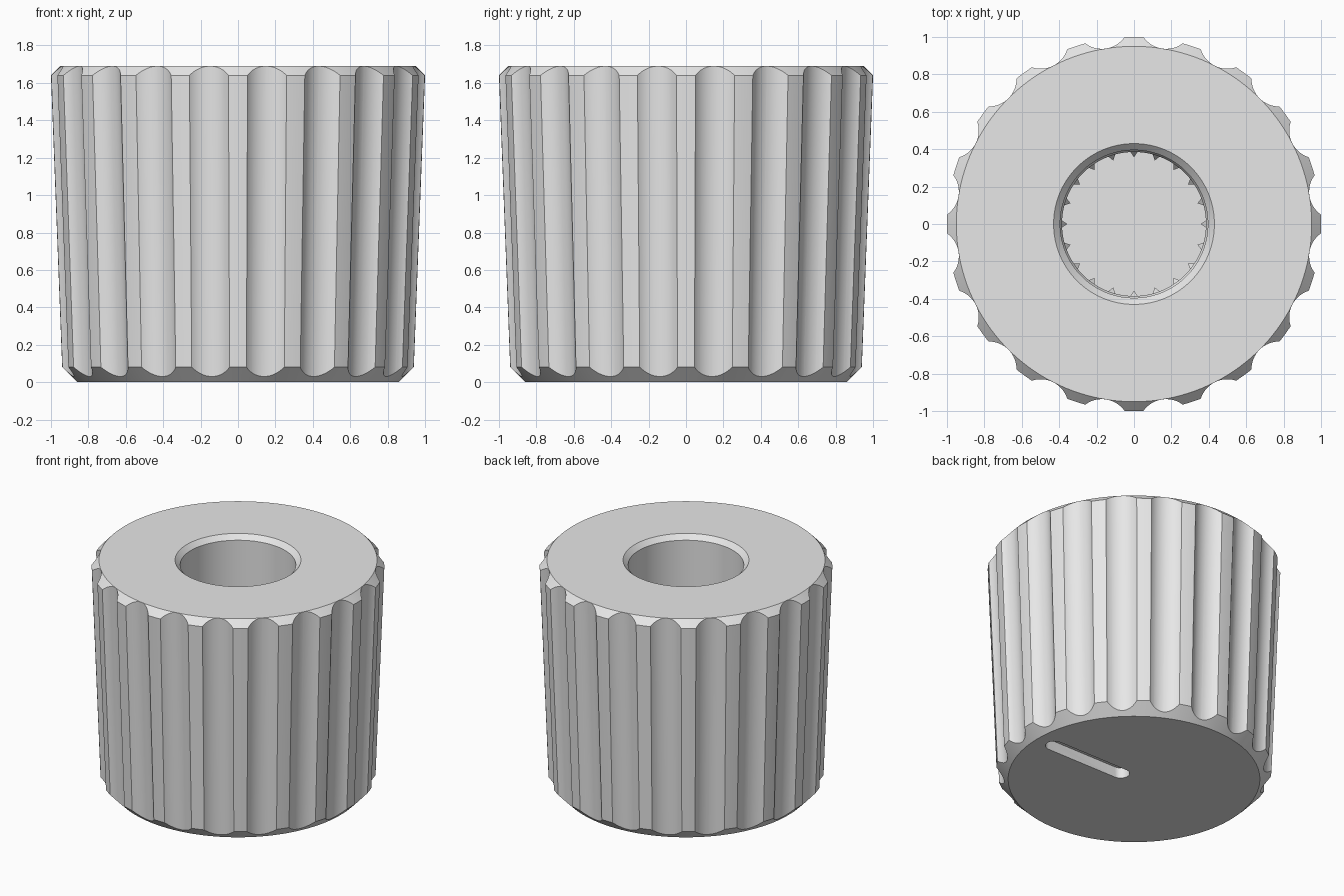
import bpy, bmesh
from math import pi, cos, sin
from mathutils import Matrix, Vector

if "Cube" in bpy.data.objects:
    bpy.data.objects.remove(bpy.data.objects["Cube"])

RIDGES = 20
STEP = 2 * pi / RIDGES
FLOOR = 0.4

grey = bpy.data.materials.new("plain_grey")
grey.use_nodes = True
grey.diffuse_color = (0.8, 0.8, 0.8, 1)
grey.node_tree.nodes["Principled BSDF"].inputs["Base Color"].default_value = (0.8, 0.8, 0.8, 1)


def make_object(name, bm):
    bmesh.ops.recalc_face_normals(bm, faces=bm.faces)
    mesh = bpy.data.meshes.new(name)
    bm.to_mesh(mesh)
    bm.free()
    mesh.materials.append(grey)
    obj = bpy.data.objects.new(name, mesh)
    bpy.context.collection.objects.link(obj)
    return obj


def loft(bm, lower, upper):
    """Closed solid between two outlines with matching points."""
    a = [bm.verts.new(p) for p in lower]
    b = [bm.verts.new(p) for p in upper]
    bm.faces.new(a[::-1])
    bm.faces.new(b)
    for i in range(len(a)):
        j = (i + 1) % len(a)
        bm.faces.new((a[i], a[j], b[j], b[i]))


def cut(obj, cutter):
    cutter.hide_render = True
    mod = obj.modifiers.new("cut", 'BOOLEAN')
    mod.operation = 'DIFFERENCE'
    mod.solver = 'EXACT'
    mod.object = cutter
    bpy.ops.object.select_all(action='DESELECT')
    bpy.context.view_layer.objects.active = obj
    obj.select_set(True)
    bpy.ops.object.modifier_apply(modifier=mod.name)
    bpy.data.objects.remove(cutter)


# Tapered body with chamfered rims and a stepped shaft hole
profile = [(0, FLOOR), (0.385, FLOOR), (0.385, 1.0), (0.395, 1.02),
           (0.395, 1.655), (0.43, 1.69), (0.95, 1.69), (1.0, 1.64),
           (0.94, 0.08), (0.86, 0), (0, 0)]
bm = bmesh.new()
points = [bm.verts.new((r, 0, z)) for r, z in profile]
edges = [bm.edges.new(pair) for pair in zip(points, points[1:])]
bmesh.ops.spin(bm, geom=points + edges, axis=(0, 0, 1), cent=(0, 0, 0),
               angle=2 * pi, steps=160)
bmesh.ops.remove_doubles(bm, verts=bm.verts, dist=0.0001)
body = make_object("knob_body", bm)

# Grip flutes, leaning with the taper
FLUTE_R, SIDES = 0.145, 64


def flute_ring(z, turn):
    groove = 0.89 + (z - 0.03) * 0.06 / 1.66
    ring = [Vector((groove + FLUTE_R + FLUTE_R * cos(2 * pi * i / SIDES),
                    FLUTE_R * sin(2 * pi * i / SIDES), z)) for i in range(SIDES)]
    return [turn @ p for p in ring]


bm = bmesh.new()
for k in range(RIDGES):
    turn = Matrix.Rotation((k + 0.5) * STEP, 3, 'Z')
    loft(bm, flute_ring(-0.1, turn), flute_ring(1.8, turn))
cut(body, make_object("flute_cutter", bm))

# Pointer slot in the underside, running from near the centre to +x
SLOT_R, ARC = 0.062, 16


def slot_outline(z):
    outline = []
    for centre, start in ((0.71, -pi / 2), (0.12, pi / 2)):
        for i in range(ARC + 1):
            a = start + pi * i / ARC
            outline.append((centre + SLOT_R * cos(a), SLOT_R * sin(a), z))
    return outline


bm = bmesh.new()
loft(bm, slot_outline(-0.1), slot_outline(0.08))
cut(body, make_object("slot_cutter", bm))

# Spline teeth inside the hole, with sloping tops
bm = bmesh.new()
for k in range(RIDGES):
    turn = Matrix.Rotation(k * STEP, 3, 'Z')
    tri = [(0.392, -0.024), (0.392, 0.024), (0.357, 0)]
    tops = (1.0, 1.0, 0.95)
    loft(bm, [turn @ Vector((x, y, FLOOR - 0.01)) for x, y in tri],
         [turn @ Vector((x, y, z)) for (x, y), z in zip(tri, tops)])
make_object("spline_teeth", bm)

# Smooth curved walls, keep the creases
bpy.ops.object.select_all(action='DESELECT')
body.select_set(True)
bpy.context.view_layer.objects.active = body
bpy.ops.object.shade_smooth_by_angle(angle=pi / 9)
